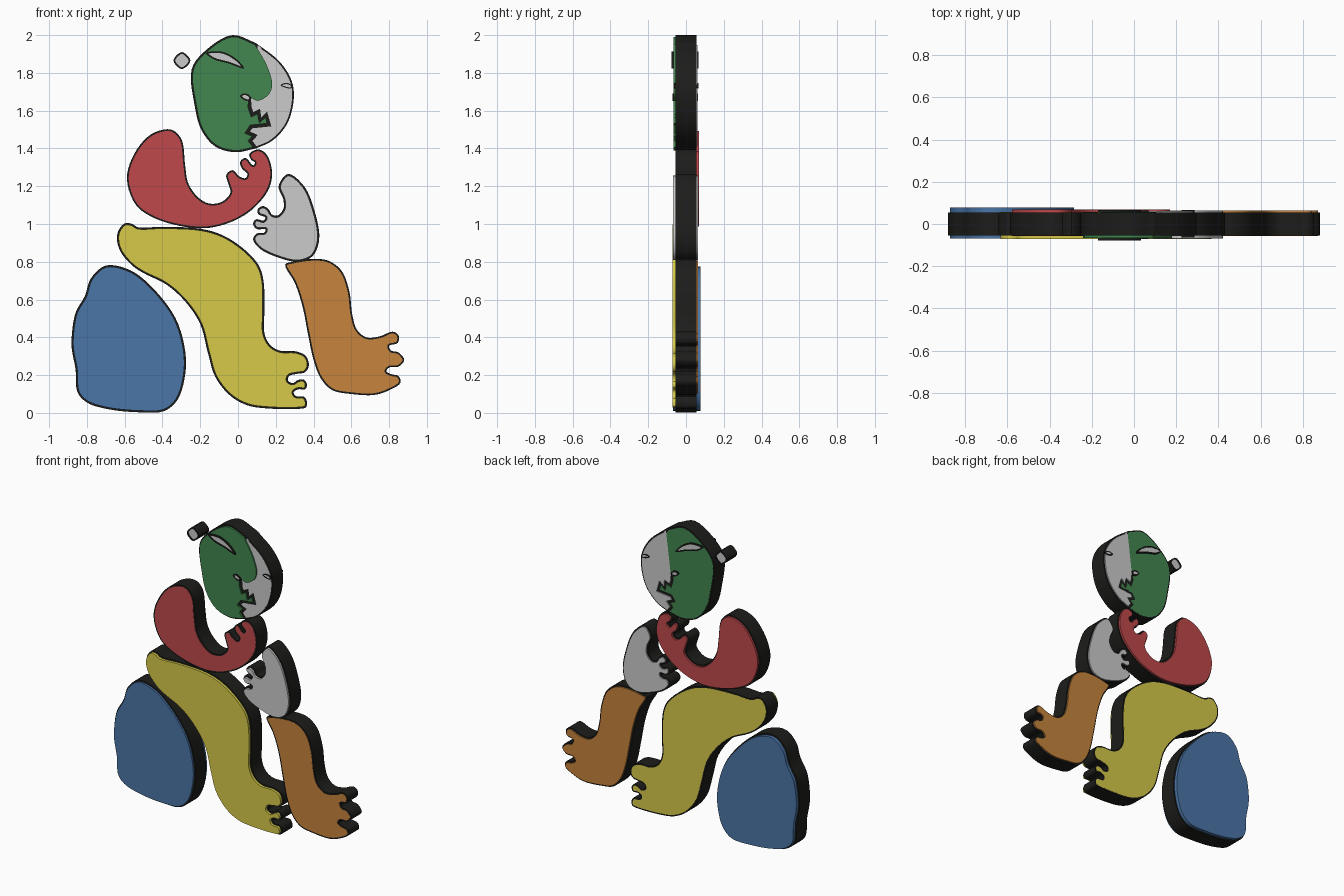
import bpy, bmesh
from mathutils import Vector

HALF = 0.055   # half depth of the black rims
RIM = 0.009    # width of the black rims


def material(name, rgb):
    m = bpy.data.materials.new(name)
    m.diffuse_color = (*rgb, 1)
    return m


BLACK = material("black", (0.012, 0.012, 0.011))
BLUE = material("blue", (0.07, 0.18, 0.39))
YELLOW = material("yellow", (0.67, 0.59, 0.065))
RED = material("red", (0.52, 0.065, 0.07))
GREEN = material("green", (0.054, 0.24, 0.08))
ORANGE = material("orange", (0.57, 0.23, 0.048))


def spline(pts, closed=True, steps=5):
    """Centripetal Catmull-Rom curve through the points."""
    p = [Vector(q) for q in pts]
    n = len(p)
    if closed:
        get = lambda i: p[i % n]
    else:
        ext = [2 * p[0] - p[1]] + p + [2 * p[-1] - p[-2]]
        get = lambda i: ext[i + 1]
    out = []
    for i in range(n if closed else n - 1):
        a, b, c, d = (get(i + k) for k in (-1, 0, 1, 2))
        t1 = (b - a).length ** 0.5
        t2 = t1 + (c - b).length ** 0.5
        t3 = t2 + (d - c).length ** 0.5
        for s in range(steps):
            t = t1 + (t2 - t1) * s / steps
            a1 = a.lerp(b, t / t1)
            a2 = b.lerp(c, (t - t1) / (t2 - t1))
            a3 = c.lerp(d, (t - t2) / (t3 - t2))
            out.append(a1.lerp(a2, t / t2).lerp(a2.lerp(a3, (t - t1) / (t3 - t1)), (t - t1) / (t2 - t1)))
    if not closed:
        out.append(p[-1].copy())
    return out


def counterclockwise(loop):
    area = sum(a.x * b.y - b.x * a.y for a, b in zip(loop, loop[1:] + loop[:1]))
    return loop if area > 0 else loop[::-1]


def inset(loop, dist):
    out = []
    for i, p in enumerate(loop):
        e1 = (p - loop[i - 1]).normalized()
        e2 = (loop[(i + 1) % len(loop)] - p).normalized()
        n = Vector((-e1.y - e2.y, e1.x + e2.x))
        n = n.normalized() if n.length > 1e-6 else Vector((-e1.y, e1.x))
        out.append(p + n * dist / max(0.6, n.dot(Vector((-e1.y, e1.x)))))
    return out


def finish(name, bm, mat):
    bmesh.ops.recalc_face_normals(bm, faces=bm.faces)
    me = bpy.data.meshes.new(name)
    bm.to_mesh(me)
    bm.free()
    ob = bpy.data.objects.new(name, me)
    bpy.context.collection.objects.link(ob)
    if mat:
        me.materials.append(mat)
    bpy.ops.object.select_all(action='DESELECT')
    ob.select_set(True)
    bpy.context.view_layer.objects.active = ob
    bpy.ops.object.shade_smooth_by_angle(angle=0.6)


def piece(name, loop, mat, front, back, rim_front=-HALF, rim_back=HALF, rim=RIM):
    """A black rim ring around a coloured core that runs right through."""
    loop = counterclockwise(loop)
    inner = inset(loop, rim)
    n = len(loop)
    bm = bmesh.new()
    rows = [[bm.verts.new((p.x, y, p.y)) for p in lp] for lp, y in
            ((loop, rim_front), (loop, rim_back), (inner, rim_back), (inner, rim_front))]
    for a, b in zip(rows, rows[1:] + rows[:1]):
        for i in range(n):
            j = (i + 1) % n
            bm.faces.new((a[i], a[j], b[j], b[i]))
    finish(name + "_rim", bm, BLACK)
    bm = bmesh.new()
    f, b = [[bm.verts.new((p.x, y, p.y)) for p in inner] for y in (front, back)]
    bm.faces.new(f)
    bm.faces.new(b[::-1])
    for i in range(n):
        j = (i + 1) % n
        bm.faces.new((f[i], f[j], b[j], b[i]))
    finish(name + "_core", bm, mat)


# Rounded seat block
piece("seat_block", spline([
    (-.88, .41), (-.86, .53), (-.81, .62), (-.78, .71), (-.70, .78), (-.57, .755), (-.45, .66),
    (-.33, .50), (-.28, .33), (-.28, .20), (-.32, .07), (-.39, .01), (-.52, .003), (-.69, .02),
    (-.80, .055), (-.85, .11), (-.86, .23), (-.88, .34)]), BLUE, -.068, .077)

# Near leg with toes
piece("near_leg", spline([
    (-.64, .91), (-.635, .96), (-.60, 1.003), (-.56, 1.0), (-.53, .983), (-.40, .985), (-.20, .975),
    (-.08, .94), (.04, .86), (.11, .78), (.135, .70), (.14, .55), (.14, .42), (.17, .36), (.22, .33),
    (.31, .325), (.36, .30), (.375, .25), (.355, .215), (.315, .207), (.27, .195), (.265, .17),
    (.29, .158), (.32, .175), (.35, .175), (.365, .15), (.355, .125), (.32, .125), (.295, .11),
    (.305, .09), (.35, .085), (.365, .06), (.36, .03), (.33, .022), (.15, .024), (.05, .04),
    (-.04, .09), (-.12, .19), (-.16, .32), (-.20, .47), (-.28, .59), (-.38, .68), (-.50, .74),
    (-.56, .78), (-.62, .85)]), YELLOW, -.072, .056)

# Far leg with toes
piece("far_leg", spline([
    (.25, .785), (.29, .80), (.40, .815), (.48, .805), (.55, .75), (.59, .64), (.605, .52),
    (.63, .44), (.68, .40), (.75, .405), (.82, .43), (.85, .41), (.845, .37), (.80, .355),
    (.81, .33), (.85, .32), (.88, .28), (.85, .245), (.80, .24), (.785, .22), (.81, .205),
    (.85, .195), (.86, .16), (.80, .12), (.72, .095), (.60, .10), (.50, .12), (.44, .18),
    (.40, .28), (.37, .42), (.34, .57), (.30, .69)]), ORANGE, -.0565, .064)

# Far arm with fingers
piece("far_arm", spline([
    (.215, 1.2), (.265, 1.265), (.35, 1.2), (.405, 1.07), (.43, .92), (.395, .83), (.32, .80),
    (.22, .82), (.115, .87), (.08, .92), (.10, .95), (.14, .955), (.145, .972), (.10, .973),
    (.08, 1.0), (.095, 1.025), (.135, 1.018), (.145, 1.035), (.11, 1.05), (.103, 1.075),
    (.13, 1.095), (.16, 1.08), (.18, 1.05), (.21, 1.045), (.24, 1.08), (.24, 1.13)]),
    None, -.068, .0635)

# Near arm with fingers
piece("near_arm", spline([
    (-.30, 1.45), (-.355, 1.5), (-.46, 1.475), (-.55, 1.37), (-.588, 1.24), (-.54, 1.10),
    (-.44, 1.03), (-.28, .985), (-.15, .98), (-.015, 1.02), (.09, 1.09), (.165, 1.19),
    (.18, 1.28), (.15, 1.37), (.105, 1.395), (.06, 1.37), (.07, 1.34), (.09, 1.325), (.08, 1.31),
    (.04, 1.35), (.012, 1.33), (.02, 1.295), (.05, 1.265), (.04, 1.243), (.01, 1.25),
    (-.03, 1.285), (-.062, 1.26), (-.05, 1.21), (-.04, 1.165), (-.09, 1.115), (-.16, 1.11),
    (-.22, 1.15), (-.265, 1.22), (-.28, 1.31)]), RED, -.0565, .068)

# Head: two halves sharing one profile line
profile = spline([(.095, 1.958), (.16, 1.845), (.19, 1.74), (.17, 1.68), (.105, 1.643), (.065, 1.66)], False)
profile += [Vector(p) for p in (
    (.062, 1.62), (.075, 1.58), (.11, 1.597), (.118, 1.55), (.15, 1.58), (.165, 1.525),
    (.07, 1.515), (.05, 1.485), (.09, 1.468), (.065, 1.44), (.095, 1.40))]
left = spline([(.095, 1.40), (-.015, 1.38), (-.12, 1.41), (-.195, 1.50), (-.23, 1.63), (-.245, 1.82),
               (-.17, 1.92), (-.03, 2.0), (.095, 1.958)], False)
right = spline([(.095, 1.40), (.18, 1.44), (.26, 1.53), (.295, 1.66), (.285, 1.755), (.22, 1.86),
                (.095, 1.958)], False)
piece("head_front_half", profile[:-1] + left[:-1], GREEN, -.066, .0565)
piece("head_rear_half", profile[:-1] + right[:-1], None, -.0565, .062)

# Eyes, nostril and ear
piece("left_eye", spline([
    (-.17, 1.905), (-.085, 1.912), (-.005, 1.87), (.032, 1.823), (-.05, 1.85), (-.13, 1.873)]),
    None, -.074, .064, -.077, .066)
piece("nostril", spline([(.01, 1.678), (.035, 1.692), (.067, 1.675), (.06, 1.652), (.035, 1.655)]),
      None, -.07, .062, -.072, .064)
piece("right_eye", spline([(.225, 1.735), (.255, 1.747), (.285, 1.735), (.285, 1.72), (.255, 1.72)]),
      None, -.062, .065, -.064, .067, .006)
piece("ear", spline([(-.342, 1.865), (-.297, 1.91), (-.252, 1.865), (-.297, 1.82)]), None, -.05, .05)
